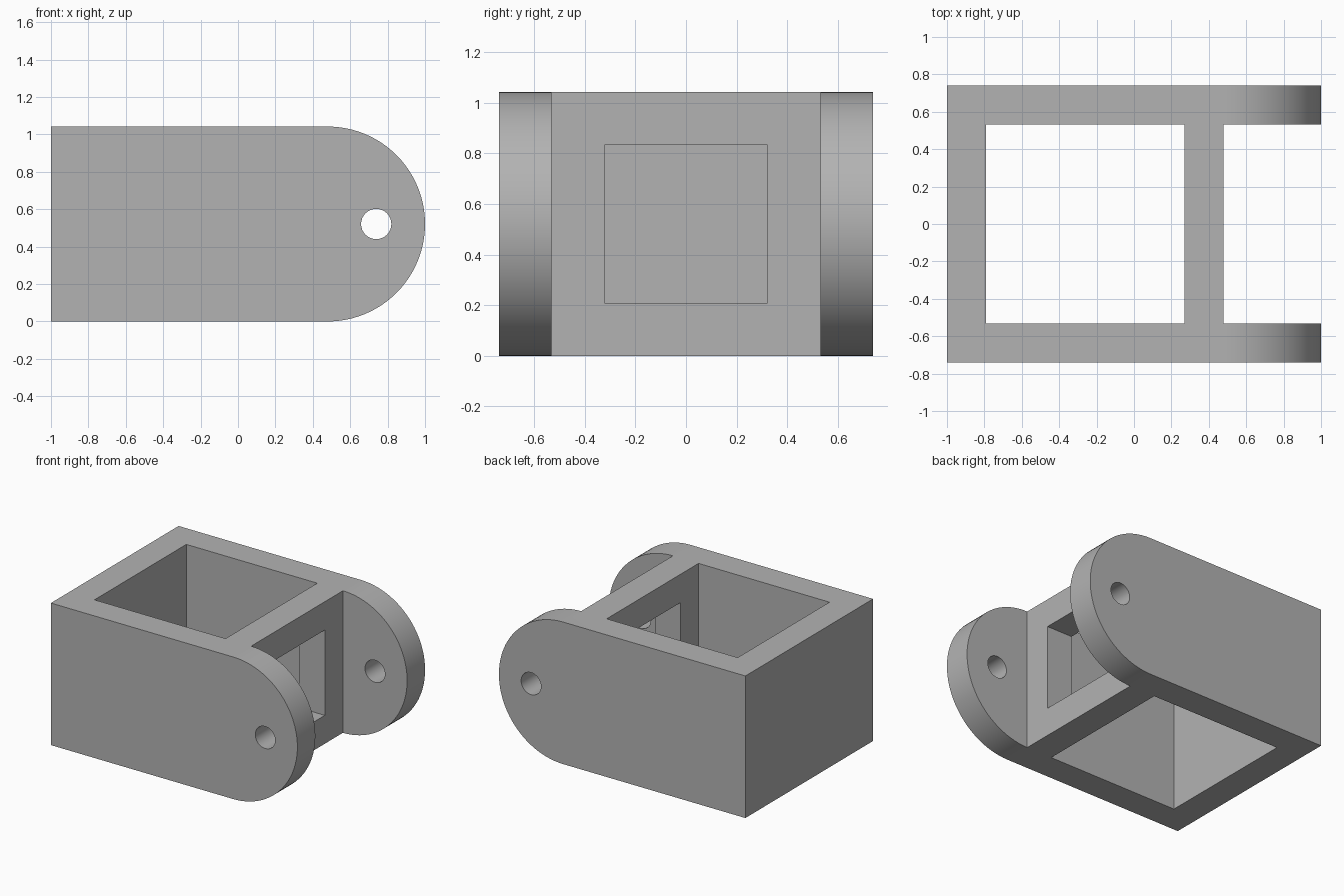
import bpy, bmesh
from math import sin, cos, pi, radians

cube = bpy.data.objects.get("Cube")
if cube:
    bpy.data.objects.remove(cube, do_unlink=True)

HEIGHT, HALF_W = 1.042, 0.74
R = HEIGHT / 2            # radius of the rounded lugs
ARC_X = 1 - R             # where the rounding starts, also outer face of the cross wall
WALL = 0.208
INNER_Y = HALF_W - WALL

grey = bpy.data.materials.new("plain_grey")
grey.use_nodes = True
colour = (0.45, 0.45, 0.45, 1)
grey.diffuse_color = colour
grey.node_tree.nodes["Principled BSDF"].inputs["Base Color"].default_value = colour


def prism(name, outline, y0, y1):
    """Extrude an x-z outline from y0 to y1."""
    bm = bmesh.new()
    face = bm.faces.new([bm.verts.new((x, y0, z)) for x, z in outline])
    ext = bmesh.ops.extrude_face_region(bm, geom=[face])
    moved = [v for v in ext["geom"] if isinstance(v, bmesh.types.BMVert)]
    bmesh.ops.translate(bm, verts=moved, vec=(0, y1 - y0, 0))
    bmesh.ops.recalc_face_normals(bm, faces=bm.faces)
    mesh = bpy.data.meshes.new(name)
    bm.to_mesh(mesh)
    bm.free()
    mesh.materials.append(grey)
    obj = bpy.data.objects.new(name, mesh)
    bpy.context.collection.objects.link(obj)
    return obj


def arc(cx, cz, r, start, end, steps):
    angles = [start + (end - start) * i / steps for i in range(steps + 1)]
    return [(cx + r * cos(a), cz + r * sin(a)) for a in angles]


def box(x0, x1, z0, z1):
    return [(x0, z0), (x1, z0), (x1, z1), (x0, z1)]


# Solid body with a rounded end
body = prism("clevis_bracket",
             [(-1, HEIGHT), (-1, 0)] + arc(ARC_X, R, R, -pi / 2, pi / 2, 48),
             -HALF_W, HALF_W)

# Pocket, fork gap, window in the cross wall, and pin hole
cutters = [
    prism("pocket_cutter", box(-1 + WALL, ARC_X - WALL, -0.2, HEIGHT + 0.2), -INNER_Y, INNER_Y),
    prism("fork_gap_cutter", box(ARC_X, 1.2, -0.2, HEIGHT + 0.2), -INNER_Y, INNER_Y),
    prism("window_cutter", box(0, 0.8, 0.208, HEIGHT - 0.208), -0.322, 0.322),
    prism("pin_hole_cutter", arc(0.739, R, 0.081, 0, 2 * pi, 32)[:-1], -1, 1),
]
bpy.ops.object.select_all(action="DESELECT")
bpy.context.view_layer.objects.active = body
body.select_set(True)
for cutter in cutters:
    cutter.hide_render = True
    mod = body.modifiers.new(cutter.name, "BOOLEAN")
    mod.operation = "DIFFERENCE"
    mod.solver = "EXACT"
    mod.object = cutter
    bpy.ops.object.modifier_apply(modifier=mod.name)
    bpy.data.objects.remove(cutter, do_unlink=True)

bpy.ops.object.shade_smooth_by_angle(angle=radians(30))
